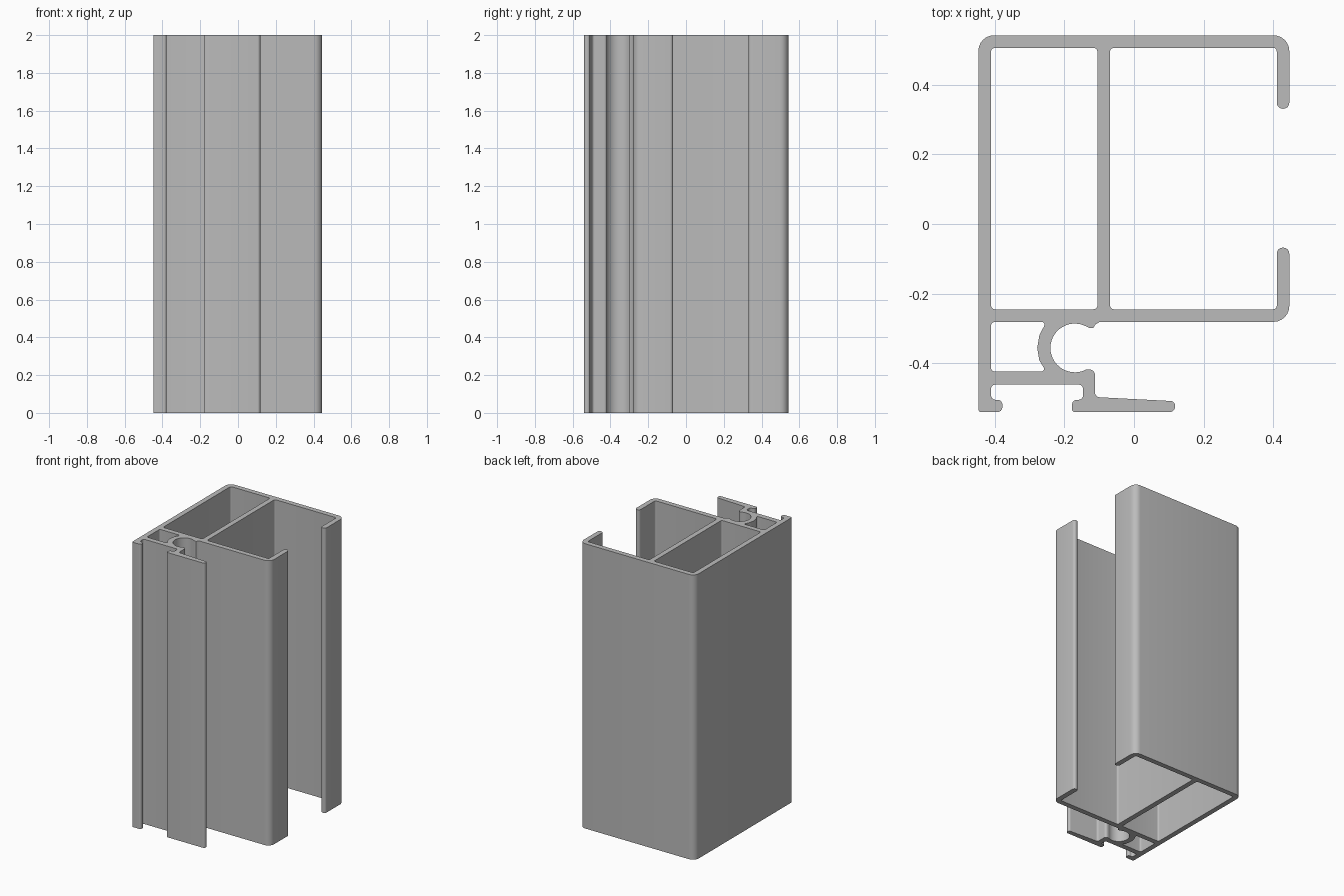
import bpy, bmesh, math
from mathutils import Vector

cube = bpy.data.objects.get("Cube")
if cube:
    bpy.data.objects.remove(cube)

HEIGHT = 2.0
SCREW = Vector((-0.17, -0.356))  # centre of the screw channel


def rounded(corners, steps=6):
    """Closed outline from (x, y, radius) corners, each rounded by an arc."""
    out = []
    count = len(corners)
    for i, (x, y, r) in enumerate(corners):
        p = Vector((x, y))
        if r == 0:
            out.append(p)
            continue
        a = Vector(corners[i - 1][:2]) - p
        b = Vector(corners[(i + 1) % count][:2]) - p
        half = a.angle(b) / 2
        a.normalize()
        b.normalize()
        centre = p + (a + b).normalized() * (r / math.sin(half))
        start = p + a * (r / math.tan(half)) - centre
        sweep = math.pi - 2 * half
        if a.x * b.y - a.y * b.x > 0:
            sweep = -sweep
        for k in range(steps + 1):
            t = sweep * k / steps
            c, s = math.cos(t), math.sin(t)
            out.append(centre + Vector((c * start.x - s * start.y,
                                        s * start.x + c * start.y)))
    return out


def arc(radius, first, last, steps):
    """Sharp points along an arc around the screw channel."""
    pts = []
    for k in range(steps + 1):
        t = math.radians(first + (last - first) * k / steps)
        pts.append((SCREW.x + radius * math.cos(t), SCREW.y + radius * math.sin(t), 0))
    return pts


# Levels shared by several walls
L, R, TOP, BOTTOM = -0.447, 0.446, 0.542, -0.54
WALL = 0.036
SHELF = -0.281  # underside of the main box

# Glazing foot: left hook, groove, right hook and tapered flange
foot = [
    (L, BOTTOM, 0.008), (-0.378, BOTTOM, 0.014), (-0.378, -0.505, 0.014),
    (L + WALL, -0.505, 0.014), (L + WALL, -0.461, 0.014),
    (-0.146, -0.461, 0.014), (-0.146, -0.505, 0.014),
    (-0.178, -0.505, 0.014), (-0.178, BOTTOM, 0.008),
    (0.118, BOTTOM, 0.015), (0.118, -0.509, 0.014),
    (-0.112, -0.497, 0.014), (-0.112, -0.418, 0.016),
]
# Screw channel with its two lips
channel = [(-0.13, -0.418, 0)] + arc(0.07, -62, -298, 28) + [
    (-0.127, -0.299, 0), (-0.117, -0.298, 0), (-0.11, -0.288, 0), (-0.098, SHELF, 0),
]
# Open chamber with two return lips, then the outer back corners
chamber = [
    (R, SHELF, 0.045), (R, -0.068, 0.017), (R - WALL, -0.068, 0.017),
    (R - WALL, SHELF + WALL, 0.01), (-0.069, SHELF + WALL, 0.012),
    (-0.069, TOP - WALL, 0.012), (R - WALL, TOP - WALL, 0.01),
    (R - WALL, 0.331, 0.017), (R, 0.331, 0.017),
    (R, TOP, 0.045), (L, TOP, 0.045),
]
# Closed hollows
large_hollow = [
    (L + WALL, SHELF + WALL, 0.012), (-0.105, SHELF + WALL, 0.012),
    (-0.105, TOP - WALL, 0.012), (L + WALL, TOP - WALL, 0.012),
]
small_hollow = [(L + WALL, SHELF, 0.012), (L + WALL, -0.424, 0.012)]
ends = arc(0.108, 219, 141, 4)
small_hollow += [(-0.252, -0.424, 0.008)] + ends[1:-1] + [(-0.252, SHELF, 0.008)]

# Filled section, extruded to full height
curve = bpy.data.curves.new("frame_profile", "CURVE")
curve.dimensions = "2D"
curve.fill_mode = "BOTH"
curve.extrude = HEIGHT / 2
for corners in (foot + channel + chamber, large_hollow, small_hollow):
    pts = rounded(corners)
    spline = curve.splines.new("POLY")
    spline.points.add(len(pts) - 1)
    for point, p in zip(spline.points, pts):
        point.co = (p.x, p.y, 0, 1)
    spline.use_cyclic_u = True

frame = bpy.data.objects.new("frame_profile", curve)
bpy.context.collection.objects.link(frame)
bpy.ops.object.select_all(action="DESELECT")
frame.select_set(True)
bpy.context.view_layer.objects.active = frame
bpy.ops.object.convert(target="MESH")
frame = bpy.context.view_layer.objects.active

# Weld the caps to the walls and stand the bar on the ground
bm = bmesh.new()
bm.from_mesh(frame.data)
bmesh.ops.remove_doubles(bm, verts=bm.verts, dist=0.0002)
bmesh.ops.recalc_face_normals(bm, faces=bm.faces)
bmesh.ops.translate(bm, verts=bm.verts, vec=(0, 0, HEIGHT / 2))
bm.to_mesh(frame.data)
bm.free()

# Aluminium grey
grey = bpy.data.materials.new("aluminium_grey")
grey.use_nodes = True
colour = (0.5, 0.5, 0.5, 1)
grey.diffuse_color = colour
grey.node_tree.nodes["Principled BSDF"].inputs["Base Color"].default_value = colour
frame.data.materials.clear()
frame.data.materials.append(grey)
bpy.ops.object.shade_smooth_by_angle(angle=math.radians(30))
